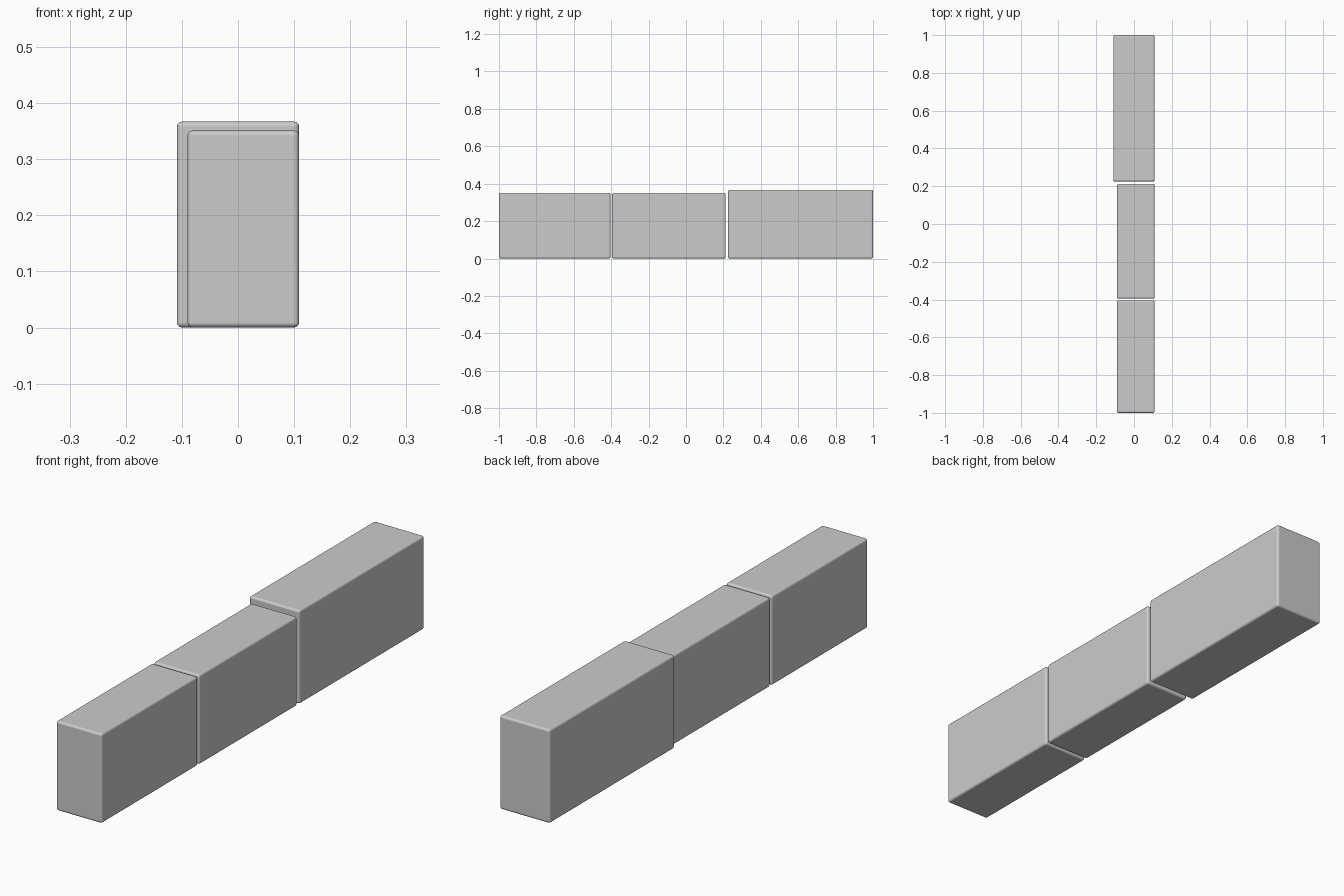
import bpy

if "Cube" in bpy.data.objects:
    bpy.data.objects.remove(bpy.data.objects["Cube"])


def rounded_block(name, x, y, z):
    """Box spanning the given (min, max) ranges with softly rounded edges."""
    bpy.ops.mesh.primitive_cube_add(size=1)
    ob = bpy.context.object
    ob.name = name
    ob.location = [(a + b) / 2 for a, b in (x, y, z)]
    ob.scale = [b - a for a, b in (x, y, z)]
    bpy.ops.object.transform_apply(location=False, rotation=False, scale=True)
    bevel = ob.modifiers.new("rounded_edges", 'BEVEL')
    bevel.width = 0.009
    bevel.segments = 3
    bevel.harden_normals = True
    bpy.ops.object.shade_smooth()
    return ob


# Two narrower blocks at the front, flush with the right side
rounded_block("front_block", (-0.09, 0.109), (-1.0, -0.404), (0, 0.351))
rounded_block("middle_block", (-0.09, 0.109), (-0.395, 0.212), (0, 0.351))

# Larger block at the back
rounded_block("back_block", (-0.109, 0.109), (0.225, 1.0), (0, 0.367))
